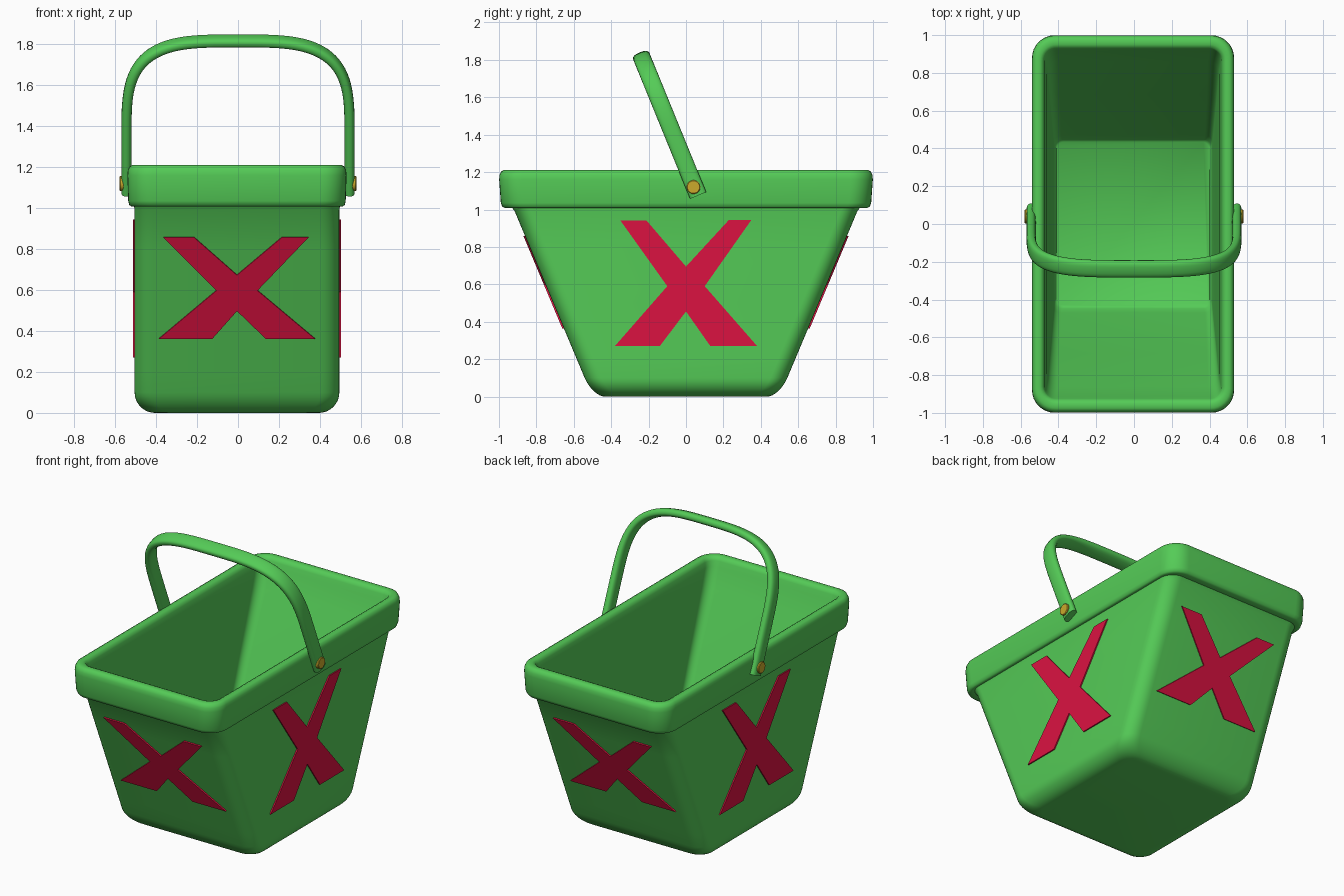
import bpy, bmesh, math
from mathutils import Vector

if "Cube" in bpy.data.objects:
    bpy.data.objects.remove(bpy.data.objects["Cube"])


def material(name, rgb):
    m = bpy.data.materials.new(name)
    m.diffuse_color = (*rgb, 1)
    m.use_nodes = True
    m.node_tree.nodes["Principled BSDF"].inputs["Base Color"].default_value = m.diffuse_color
    return m


GREEN = material("green plastic", (0.09, 0.6, 0.095))
RED = material("red paint", (0.71, 0.006, 0.053))
GOLD = material("gold metal", (0.6, 0.4, 0.025))
CX = -0.005  # basket sits a hair left of the handle centre


def finish(bm, name, mat, angle=40):
    bmesh.ops.recalc_face_normals(bm, faces=bm.faces[:])
    me = bpy.data.meshes.new(name)
    bm.to_mesh(me)
    bm.free()
    me.materials.append(mat)
    ob = bpy.data.objects.new(name, me)
    bpy.context.collection.objects.link(ob)
    bpy.ops.object.select_all(action='DESELECT')
    ob.select_set(True)
    bpy.context.view_layer.objects.active = ob
    bpy.ops.object.shade_smooth_by_angle(angle=math.radians(angle))
    return ob


def loft(rings):
    """Skin a list of equal-length point rings and cap both ends."""
    bm = bmesh.new()
    vs = [[bm.verts.new(p) for p in r] for r in rings]
    n = len(vs[0])
    for a, b in zip(vs, vs[1:]):
        for i in range(n):
            j = (i + 1) % n
            bm.faces.new((a[i], a[j], b[j], b[i]))
    bm.faces.new(vs[0])
    bm.faces.new(vs[-1])
    return bm


def rounded_rect(hx, hy, z, r, steps=8):
    pts = []
    for q, (sx, sy) in enumerate([(1, 1), (-1, 1), (-1, -1), (1, -1)]):
        for k in range(steps + 1):
            a = math.pi / 2 * (q + k / steps)
            pts.append(Vector((CX + sx * (hx - r) + r * math.cos(a),
                               sy * (hy - r) + r * math.sin(a), z)))
    return pts


def wall_y(z):
    return 0.50 + 0.42 * z


# Basket: rounded base, sloped walls, thick rim, hollow inside
rings = []
for k in range(9):
    a = math.pi / 2 * k / 8
    inset, z = 0.1 * (1 - math.sin(a)), 0.1 * (1 - math.cos(a))
    rings.append(rounded_rect(0.50 - inset, wall_y(z) - 0.65 * inset, z, 0.09))
for z in (0.2, 0.5, 0.8, 0.99):
    rings.append(rounded_rect(0.50, wall_y(z), z, 0.09))
rim = [(0.503, 0.932, 1.012, 0.09), (0.515, 0.968, 1.008, 0.11), (0.526, 0.982, 1.015, 0.12),
       (0.531, 0.99, 1.035, 0.12), (0.535, 0.999, 1.16, 0.12), (0.533, 0.997, 1.185, 0.12),
       (0.525, 0.988, 1.203, 0.115), (0.512, 0.975, 1.21, 0.105), (0.492, 0.95, 1.21, 0.085),
       (0.478, 0.935, 1.203, 0.075), (0.47, 0.925, 1.185, 0.065), (0.465, 0.915, 1.15, 0.06),
       (0.455, 0.86, 1.03, 0.06), (0.44, 0.685, 0.63, 0.05), (0.42, 0.47, 0.11, 0.04),
       (0.415, 0.447, 0.065, 0.04), (0.405, 0.435, 0.05, 0.04)]
rings += [rounded_rect(*p) for p in rim]
finish(loft(rings), "basket_body", GREEN, 50)

# Handle: tilted superellipse arch with a rounded strap section
D, N, X = Vector((0, -0.378, 0.926)), Vector((0, 0.926, 0.378)), Vector((1, 0, 0))
base = Vector((0, 0.065, 1.075))


def spow(v, p):
    return math.copysign(abs(v) ** p, v)


path = [(0.545, 0.0), (0.545, 0.15)]
for k in range(49):
    a = math.pi * k / 48
    path.append((0.545 * spow(math.cos(a), 2 / 3.5),
                 0.297 + 0.504 * abs(math.sin(a)) ** (2 / 3.5)))
path += [(-0.545, 0.15), (-0.545, 0.0)]
rings = []
for i, (x, s) in enumerate(path):
    x0, s0 = path[max(i - 1, 0)]
    x1, s1 = path[min(i + 1, len(path) - 1)]
    out = (X * (s1 - s0) - D * (x1 - x0)).normalized()
    ring = []
    for k in range(20):
        a = 2 * math.pi * k / 20
        ring.append(base + X * x + D * s + out * 0.025 * spow(math.cos(a), 0.75)
                    + N * 0.047 * spow(math.sin(a), 0.75))
    rings.append(ring)
finish(loft(rings), "carry_handle", GREEN, 50)

# Hinge pins
for side, label in ((1, "right"), (-1, "left")):
    rings = [[Vector((side * x, 0.04 + r * math.cos(a), 1.12 + r * math.sin(a)))
              for a in (2 * math.pi * k / 24 for k in range(24))]
             for x, r in ((0.54, 0.037), (0.575, 0.037), (0.579, 0.033))]
    finish(loft(rings), label + "_hinge_pin", GOLD)

# Painted crosses: thin plates on all four walls, outlines in (across, height)
side_cross = [(-.35, .94), (-.21, .94), (0, .695), (.23, .945), (.35, .945), (.10, .59),
              (.38, .27), (.13, .27), (0, .455), (-.14, .27), (-.38, .27), (-.10, .59)]
end_cross = [(-.36, .86), (-.21, .86), (0, .675), (.22, .86), (.35, .86), (.10, .60),
             (.38, .365), (.14, .365), (0, .50), (-.12, .365), (-.38, .365), (-.10, .60)]
slope = Vector((0, -1, -0.42)).normalized()


def plate(name, points, normal):
    finish(loft([[p + normal * d for p in points] for d in (-0.001, 0.008)]), name, RED, 30)


for s, end, side in ((1, "front", "right"), (-1, "back", "left")):
    plate(end + "_cross", [Vector((CX + s * u, -s * wall_y(z), z)) for u, z in end_cross],
          Vector((0, s * slope.y, slope.z)))
    plate(side + "_cross", [Vector((CX + s * 0.50, s * u, z)) for u, z in side_cross],
          Vector((s, 0, 0)))
